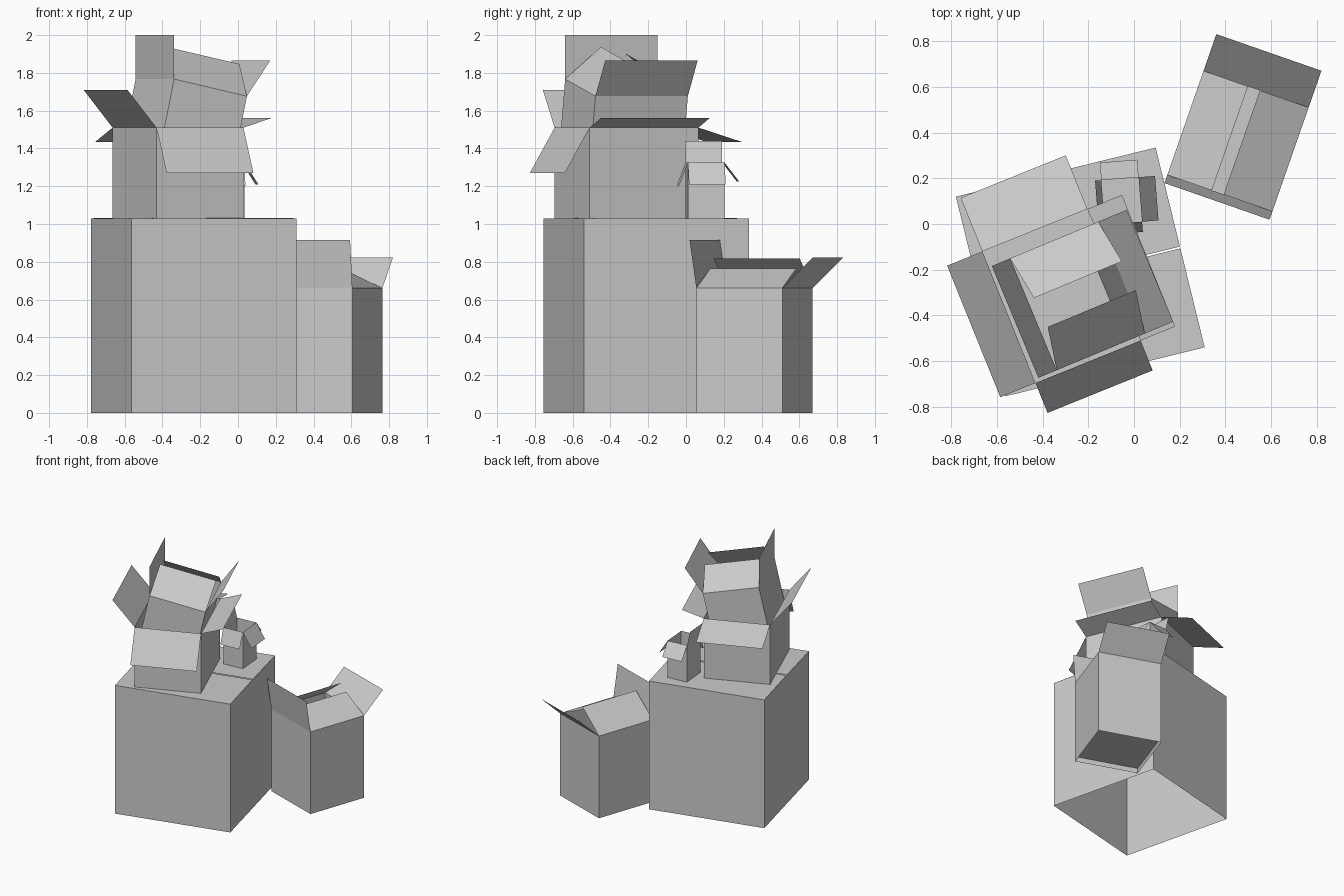
import bpy, bmesh
from math import radians
from mathutils import Matrix, Vector

if "Cube" in bpy.data.objects:
    bpy.data.objects.remove(bpy.data.objects["Cube"])


def sheet(bm, p, q, off):
    """Flat quad swept from edge p-q by a vector."""
    bm.faces.new([bm.verts.new(v) for v in (p, q, q + off, p + off)])


def carton(name, rim, size, yaw, flaps, tilt=0.0, floor=None):
    """Open thin-walled box hung from its rim centre.
    flaps: side -> (outward, upward) reach of the flap from its hinge."""
    w, d, h = size[0] / 2, size[1] / 2, size[2]
    c = [Vector((-w, -d, 0)), Vector((w, -d, 0)), Vector((w, d, 0)), Vector((-w, d, 0))]
    sides = {"front": (0, (0, -1)), "right": (1, (1, 0)),
             "back": (2, (0, 1)), "left": (3, (-1, 0))}
    bm = bmesh.new()
    # walls
    for i in range(4):
        sheet(bm, c[i] - Vector((0, 0, h)), c[(i + 1) % 4] - Vector((0, 0, h)), Vector((0, 0, h)))
    bmesh.ops.remove_doubles(bm, verts=bm.verts, dist=1e-5)
    # floor panel
    if floor is not None:
        drop = Vector((0, 0, h - floor))
        bm.faces.new([bm.verts.new(v - drop) for v in c])
    # flaps
    for side, (out, up) in flaps.items():
        i, n = sides[side]
        sheet(bm, c[i], c[(i + 1) % 4], Vector((n[0] * out, n[1] * out, up)))
    bmesh.ops.remove_doubles(bm, verts=bm.verts, dist=1e-5)
    me = bpy.data.meshes.new(name)
    bm.to_mesh(me)
    bm.free()
    ob = bpy.data.objects.new(name, me)
    bpy.context.collection.objects.link(ob)
    ob.matrix_world = (Matrix.Translation(rim) @ Matrix.Rotation(radians(yaw), 4, 'Z')
                       @ Matrix.Rotation(radians(tilt), 4, 'Y'))
    return ob


# large closed carton, open underneath
carton("large_closed_box", (-0.235, -0.21, 1.03), (0.9, 0.9, 1.03), 13.8,
       {"front": (-0.446, 0.003), "back": (-0.446, 0.003)})

# carton standing on the ground beside it
carton("ground_box", (0.455, 0.3625, 0.66), (0.487, 0.482, 0.66), -19.2,
       {"front": (0.038, 0.255), "back": (0.17, 0.162),
        "left": (-0.206, 0.157), "right": (-0.226, 0.105)}, floor=0.04)

# medium carton on the large one
carton("middle_box", (-0.3175, -0.315, 1.51), (0.496, 0.621, 0.48), 22.0,
       {"front": (0.141, -0.24), "back": (0.253, -0.077),
        "left": (0.166, 0.2), "right": (0.163, 0.052)}, floor=0.005)

# tilted carton dropped into the medium one
carton("tilted_box", (-0.2475, -0.315, 1.722), (0.427, 0.53, 0.41), 22.6,
       {"front": (-0.19, 0.174), "back": (-0.2, 0.14),
        "left": (0.049, 0.228), "right": (0.092, 0.214)}, tilt=12.2, floor=0.01)

# small carton behind
carton("small_box", (-0.054, 0.101, 1.325), (0.164, 0.195, 0.295), 4.5,
       {"front": (0.045, -0.12), "back": (0.077, -0.1),
        "left": (0.027, 0.115), "right": (0.072, -0.115)}, floor=0.005)
